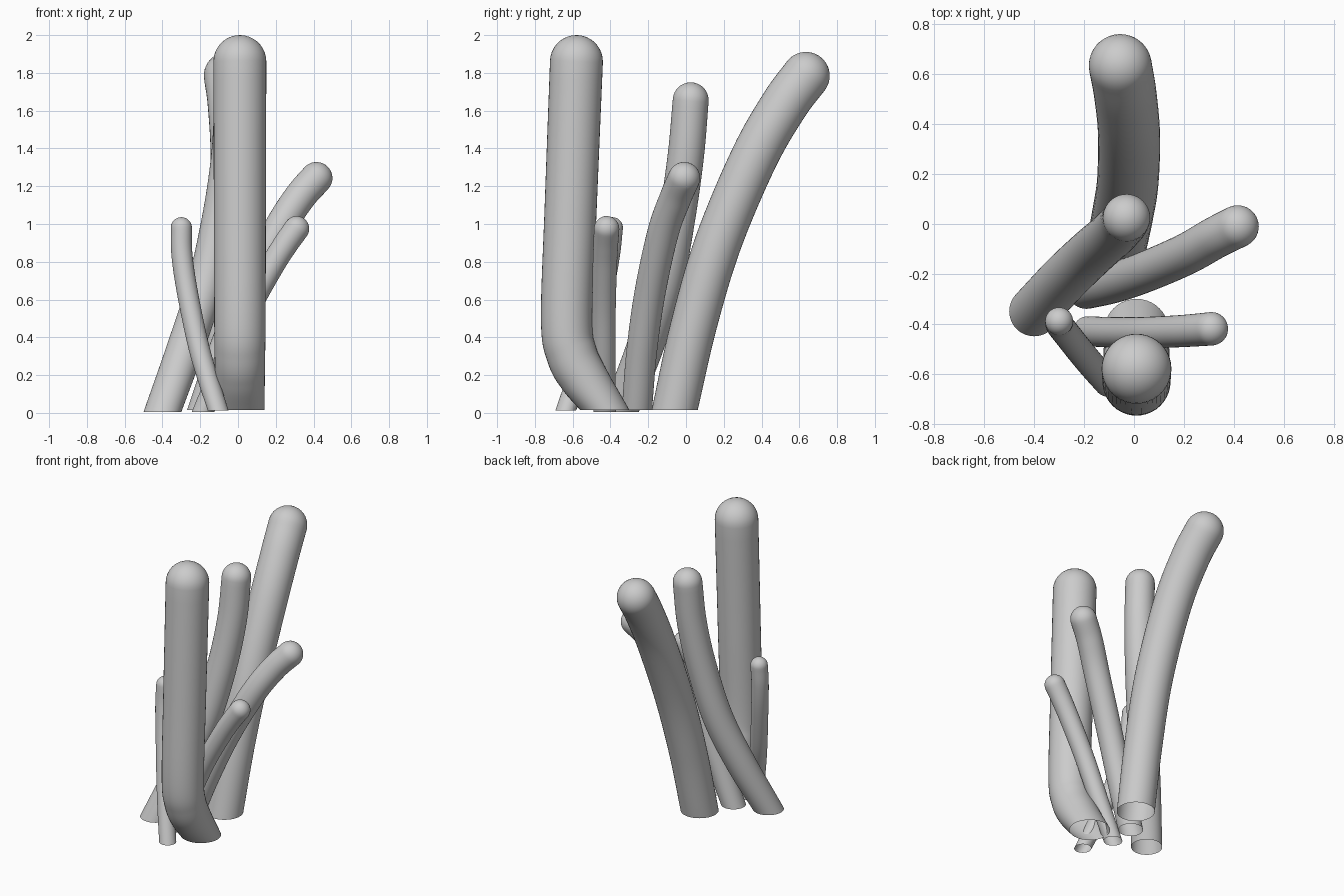
import bpy, bmesh, math
from mathutils import Vector

if "Cube" in bpy.data.objects:
    bpy.data.objects.remove(bpy.data.objects["Cube"])

SIDES = 40
UP = Vector((0, 0, 1))

grey = bpy.data.materials.new("plain grey")
grey.diffuse_color = (0.6, 0.6, 0.6, 1)
grey.use_nodes = True
grey.node_tree.nodes["Principled BSDF"].inputs["Base Color"].default_value = grey.diffuse_color


def smooth_path(points, steps=8):
    """Catmull-Rom curve through the points"""
    p = [Vector(q) for q in points]
    p = [2 * p[0] - p[1]] + p + [2 * p[-1] - p[-2]]
    out = []
    for i in range(1, len(p) - 2):
        a, b, c, d = p[i - 1:i + 3]
        for k in range(steps):
            t = k / steps
            out.append(0.5 * (2 * b + (c - a) * t + (2 * a - 5 * b + 4 * c - d) * t * t
                              + (3 * b - a - 3 * c + d) * t ** 3))
    return out + [p[-2]]


def stalk(name, points, r_base, r_tip):
    """Open-bottomed tube with a horizontal foot and a round tip"""
    path = smooth_path(points)
    n = len(path) - 1
    bm = bmesh.new()
    rings = []

    def ring(centre, normal, r):
        u = (Vector((1, 0, 0)) - normal * normal.x).normalized()
        v = normal.cross(u)
        rings.append([bm.verts.new(centre + r * (math.cos(a) * u + math.sin(a) * v))
                      for a in (2 * math.pi * k / SIDES for k in range(SIDES))])

    for i, c in enumerate(path):
        t = i / n
        tangent = (path[min(i + 1, n)] - path[max(i - 1, 0)]).normalized()
        normal = UP.lerp(tangent, min(1, t / 0.4)).normalized()
        ring(c, normal, r_base + (r_tip - r_base) * t)
    # round tip
    for k in range(1, 9):
        a = math.pi / 2 * k / 9
        ring(path[-1] + normal * r_tip * math.sin(a), normal, r_tip * math.cos(a))
    for lo, hi in zip(rings, rings[1:]):
        for k in range(SIDES):
            j = (k + 1) % SIDES
            bm.faces.new((lo[k], lo[j], hi[j], hi[k]))
    pole = bm.verts.new(path[-1] + normal * r_tip)
    for k in range(SIDES):
        bm.faces.new((rings[-1][k], rings[-1][(k + 1) % SIDES], pole))
    for f in bm.faces:
        f.smooth = True
    mesh = bpy.data.meshes.new(name)
    bm.to_mesh(mesh)
    bm.free()
    mesh.materials.append(grey)
    bpy.context.collection.objects.link(bpy.data.objects.new(name, mesh))


# tall front stalk, bent near the foot
stalk("front_tall_stalk", [(.01, -.43, .015), (.01, -.535, .17), (.01, -.605, .31), (.01, -.632, .5),
                           (.01, -.61, 1.1), (.01, -.58, 1.86)], .13, .14)
# tall stalk leaning to the back
stalk("back_tall_stalk", [(-.065, -.06, .015), (-.045, .04, .46), (-.025, .17, .9), (-.02, .36, 1.35),
                          (-.035, .52, 1.63), (-.055, .635, 1.785)], .122, .126)
# stalk rising from the left
stalk("left_stalk", [(-.40, -.35, .005), (-.28, -.22, .34), (-.17, -.115, .68), (-.09, -.045, 1.05),
                     (-.045, 0, 1.37), (-.03, .025, 1.655)], .1, .095)
# stalk leaning right
stalk("right_stalk", [(-.19, -.26, .015), (-.08, -.235, .32), (.05, -.19, .64), (.21, -.12, .96),
                      (.325, -.055, 1.14), (.415, -.01, 1.243)], .08, .085)
# small stalks
stalk("small_right_stalk", [(-.185, -.43, .005), (-.07, -.435, .27), (.05, -.435, .54), (.175, -.43, .77),
                            (.25, -.425, .89), (.31, -.42, .975)], .06, .067)
stalk("small_left_stalk", [(-.105, -.637, .012), (-.165, -.57, .2), (-.215, -.51, .38), (-.27, -.44, .65),
                           (-.297, -.405, .84), (-.30, -.39, .98)], .055, .056)
